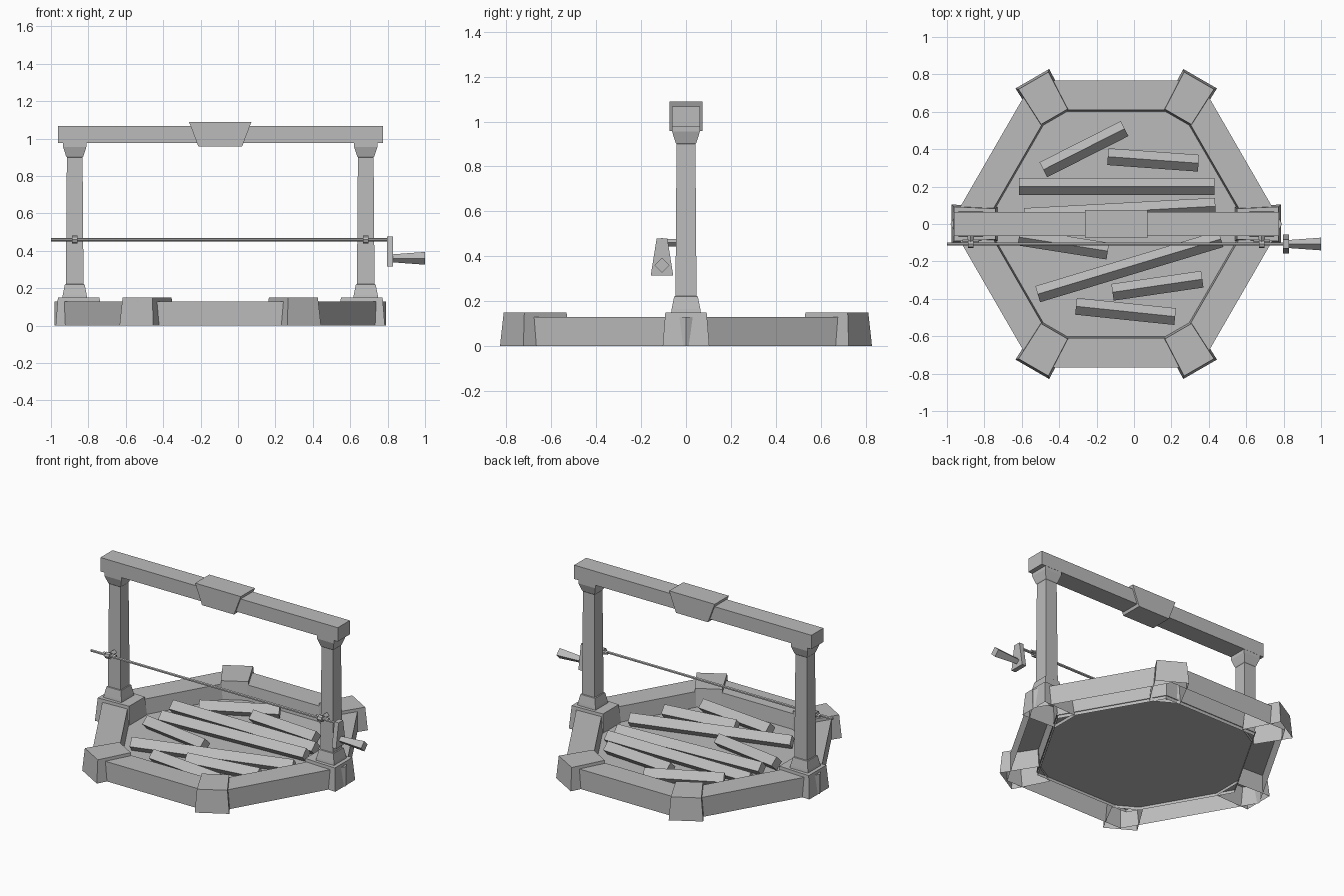
import bpy, bmesh, math
from mathutils import Vector, Matrix

cube = bpy.data.objects.get("Cube")
if cube:
    bpy.data.objects.remove(cube, do_unlink=True)

stone = bpy.data.materials.new("plain grey")
stone.use_nodes = True
GREY = (0.5, 0.5, 0.5, 1)
stone.diffuse_color = GREY
stone.node_tree.nodes["Principled BSDF"].inputs["Base Color"].default_value = GREY

CX = -0.095  # middle of the pit


def finish(name, bm, matrix=Matrix()):
    bmesh.ops.recalc_face_normals(bm, faces=bm.faces[:])
    mesh = bpy.data.meshes.new(name)
    bm.to_mesh(mesh)
    bm.free()
    mesh.materials.append(stone)
    obj = bpy.data.objects.new(name, mesh)
    obj.matrix_world = matrix
    bpy.context.collection.objects.link(obj)
    return obj


def loft(name, rings, matrix=Matrix(), bottom=True, top=True):
    """Skin a stack of equal-length point rings."""
    bm = bmesh.new()
    loops = [[bm.verts.new(p) for p in ring] for ring in rings]
    n = len(loops[0])
    for a, b in zip(loops, loops[1:]):
        for i in range(n):
            j = (i + 1) % n
            bm.faces.new((a[i], a[j], b[j], b[i]))
    if bottom:
        bm.faces.new(loops[0])
    if top:
        bm.faces.new(loops[-1])
    return finish(name, bm, matrix)


def rect(x0, x1, y0, y1, z):
    return [(x0, y0, z), (x1, y0, z), (x1, y1, z), (x0, y1, z)]


def ngon(n, r, z):
    return [(r * math.cos(math.tau * i / n), r * math.sin(math.tau * i / n), z)
            for i in range(n)]


def bar(name, start, end, n, r0, r1):
    """Straight n-sided bar between two points, one corner pointing up."""
    start, end = Vector(start), Vector(end)
    along = (end - start).normalized()
    side = Vector((0, 0, 1)).cross(along).normalized()
    up = along.cross(side)
    m = Matrix((up, side, along)).transposed().to_4x4()
    m.translation = start
    return loft(name, [ngon(n, r0, 0), ngon(n, r1, (end - start).length)], m)


# Six-sided pit wall (hollow underneath) and floor
middle = Matrix.Translation((CX, 0, 0))
loft("pit_wall", [ngon(6, 0.887, 0), ngon(6, 0.887, 0.13),
                  ngon(6, 0.704, 0.13), ngon(6, 0.692, 0)],
     middle, bottom=False, top=False)
loft("pit_floor", [ngon(6, 0.7, 0.02), ngon(6, 0.7, 0.03)], middle)

# Tapered corner blocks
for i in range(6):
    out = 0.88 if i % 3 == 0 else 0.897
    inner = out - 0.235

    def block_ring(grow, z):
        a, b = inner - grow, out - 0.012 + grow
        w0, w1 = 0.082 + grow, 0.092 + grow
        return [(a, -w0, z), (b, -w1, z), (b, w1, z), (a, w0, z)]

    loft("corner_block_%d" % (i + 1), [block_ring(0.012, 0), block_ring(0, 0.15)],
         middle @ Matrix.Rotation(i * math.pi / 3, 4, "Z"), bottom=False)

# Posts with flared foot and head, plus spit holders
profile = [(0.066, 0.15), (0.064, 0.165), (0.053, 0.22), (0.047, 0.222),
           (0.042, 0.9), (0.046, 0.905), (0.062, 0.955), (0.062, 0.98)]
SPIT_Y, SPIT_Z = -0.107, 0.46
for side, x in (("right", -0.873), ("left", 0.683)):
    loft(side + "_post", [rect(-w, w, -w, w, z) for w, z in profile],
         Matrix.Translation((x, 0, 0)))
    bar(side + "_holder_arm", (x, -0.04, SPIT_Z), (x, SPIT_Y, SPIT_Z), 4, 0.017, 0.017)
    bar(side + "_holder_ring", (x - 0.015, SPIT_Y, SPIT_Z),
        (x + 0.015, SPIT_Y, SPIT_Z), 8, 0.021, 0.021)
    bar(side + "_holder_pin", (x - 0.045, SPIT_Y + 0.016, SPIT_Z),
        (x + 0.045, SPIT_Y + 0.016, SPIT_Z), 6, 0.009, 0.009)

# Cross beam and its wedge-shaped middle block
loft("cross_beam", [rect(-0.963, 0.775, -0.063, 0.063, z) for z in (0.976, 1.068)])
loft("beam_keystone", [rect(-0.212, 0.022, -0.074, 0.074, 0.958),
                       rect(-0.262, 0.072, -0.074, 0.074, 1.09)])

# Spit rod, crank plate and flared handle
bar("spit_rod", (-1, SPIT_Y, SPIT_Z), (0.8, SPIT_Y, SPIT_Z), 6, 0.009, 0.009)
loft("crank_plate", [rect(0.797, 0.828, SPIT_Y - w, SPIT_Y + w, z)
                     for w, z in ((0.05, 0.315), (0.024, 0.478))])
bar("crank_handle", (0.82, SPIT_Y, 0.36), (1, SPIT_Y, 0.36), 4, 0.021, 0.034)

# Square logs lying on edge
logs = [((-0.485, 0.29), (-0.05, 0.51)), ((-0.14, 0.36), (0.345, 0.325)),
        ((-0.615, 0.2), (0.43, 0.2)), ((-0.585, 0.04), (0.435, 0.095)),
        ((-0.615, -0.07), (-0.14, -0.145)), ((-0.515, -0.375), (0.465, -0.08)),
        ((-0.115, -0.365), (0.365, -0.295)), ((-0.31, -0.44), (0.22, -0.495))]
for i, (a, b) in enumerate(logs):
    bar("log_%d" % (i + 1), (*a, 0.075), (*b, 0.075), 4, 0.045, 0.045)
